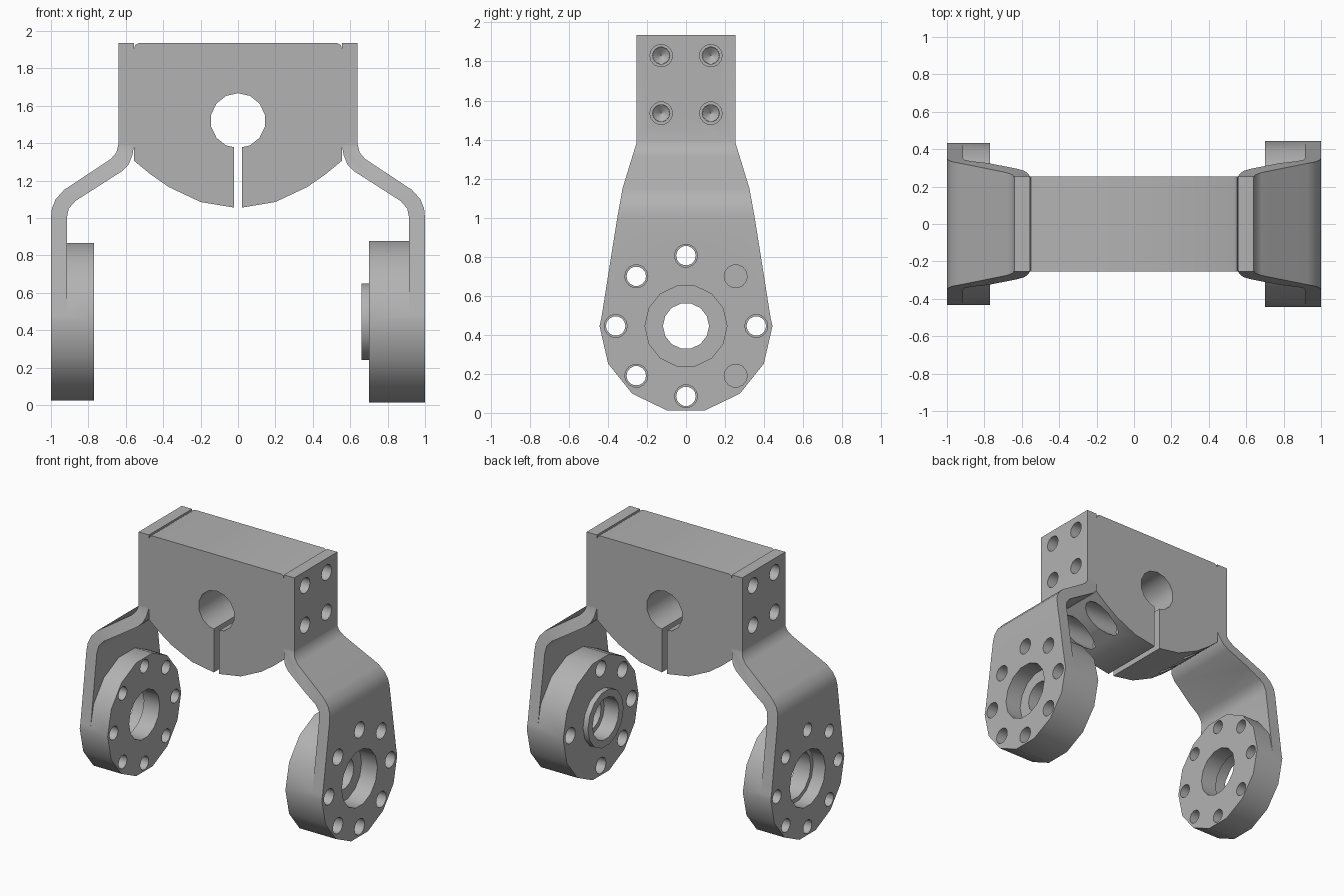
import bpy, bmesh
from math import sin, cos, pi, radians
from mathutils import Matrix, Vector

cube = bpy.data.objects.get("Cube")
if cube:
    bpy.data.objects.remove(cube)

metal = bpy.data.materials.new("grey metal")
metal.use_nodes = True
GREY = (0.45, 0.45, 0.45, 1)
metal.diffuse_color = GREY
metal.node_tree.nodes["Principled BSDF"].inputs["Base Color"].default_value = GREY

SIDES = 14
HALF = 0.253       # half depth of the block
AXLE_Z = 0.445     # height of the hub centre
BOLT_ROWS = [(y, z) for y in (-0.127, 0.127) for z in (1.535, 1.83)]


def make(name, bm):
    bmesh.ops.recalc_face_normals(bm, faces=bm.faces)
    mesh = bpy.data.meshes.new(name)
    bm.to_mesh(mesh)
    bm.free()
    mesh.materials.append(metal)
    ob = bpy.data.objects.new(name, mesh)
    bpy.context.collection.objects.link(ob)
    return ob


def prism(name, pts, axis, lo, hi):
    """Extrude a 2D outline along x (outline in yz) or y (outline in xz)."""
    bm = bmesh.new()
    place = (lambda a, b: (lo, a, b)) if axis == "x" else (lambda a, b: (a, lo, b))
    face = bm.faces.new([bm.verts.new(place(a, b)) for a, b in pts])
    ext = bmesh.ops.extrude_face_region(bm, geom=[face])["geom"]
    shift = Vector((hi - lo, 0, 0) if axis == "x" else (0, hi - lo, 0))
    bmesh.ops.translate(bm, verts=[v for v in ext if isinstance(v, bmesh.types.BMVert)], vec=shift)
    return make(name, bm)


def rod(name, x0, x1, y, z, r0, r1=None, axis="x"):
    """Cylinder or cone from x0 to x1 (or along y)."""
    if x0 > x1:
        x0, x1, r0, r1 = x1, x0, (r0 if r1 is None else r1), r0
    bm = bmesh.new()
    turn = Matrix.Rotation(pi / 2, 4, "Y") if axis == "x" else Matrix.Rotation(-pi / 2, 4, "X")
    mid = (x0 + x1) / 2
    spot = (mid, y, z) if axis == "x" else (y, mid, z)
    bmesh.ops.create_cone(bm, cap_ends=True, segments=SIDES, radius1=r0,
                          radius2=r0 if r1 is None else r1, depth=x1 - x0,
                          matrix=Matrix.Translation(spot) @ turn)
    return make(name, bm)


def combine(ob, other, operation="DIFFERENCE"):
    mod = ob.modifiers.new("combine", "BOOLEAN")
    mod.operation, mod.solver, mod.object = operation, "EXACT", other
    bpy.context.view_layer.objects.active = ob
    bpy.ops.object.modifier_apply(modifier=mod.name)
    bpy.data.objects.remove(other)


def drill_mount_holes(ob, s):
    """Four stepped, cone-tipped screw holes through a plate into the block."""
    for y, z in BOLT_ROWS:
        for x0, x1, r0, r1 in ((0.70, 0.54, 0.058, 0.058), (0.56, 0.36, 0.044, 0.044),
                               (0.361, 0.325, 0.044, 0.001)):
            combine(ob, rod("cutter", s * x0, s * x1, y, z, r0, r1))


def finish(ob):
    bpy.ops.object.select_all(action="DESELECT")
    ob.select_set(True)
    bpy.context.view_layer.objects.active = ob
    bpy.ops.object.shade_smooth_by_angle(angle=radians(30))


# Clamp block: flat top with eased corners, rounded underside
right_side = [(0.02, 1.055), (0.2, 1.085), (0.37, 1.165), (0.47, 1.235), (0.555, 1.305),
              (0.555, 1.905), (0.55, 1.925), (0.53, 1.935)]
block = prism("clamp_block", right_side + [(-x, z) for x, z in reversed(right_side)],
              "y", -HALF, HALF)
combine(block, rod("cutter", -0.5, 0.5, 0, 1.52, 0.147, axis="y"))
combine(block, prism("cutter", [(-0.022, 1), (0.022, 1), (0.022, 1.45), (-0.022, 1.45)],
                     "y", -0.5, 0.5))
# Clamp screw holes, with counterbores on the left only
for y in (-0.127, 0.127):
    combine(block, rod("cutter", -0.7, 0.7, y, 1.2, 0.045))
    combine(block, rod("cutter", 0.2, 0.7, y, 1.2, 0.085))
for s in (1, -1):
    drill_mount_holes(block, s)
finish(block)

# Bent side arms, each with a round hub
bend = [(0.64, 1.935), (0.64, 1.39), (0.65, 1.35), (0.68, 1.315), (0.93, 1.15), (0.975, 1.1),
        (0.995, 1.05), (1.0, 1.0), (1.0, -0.1), (0.915, -0.1), (0.915, 1.0), (0.905, 1.05),
        (0.87, 1.09), (0.62, 1.25), (0.585, 1.285), (0.565, 1.335), (0.555, 1.39), (0.555, 1.935)]
edge = [(HALF, 2.0), (HALF, 1.385), (0.325, 1.15), (0.352, 1.0)]

for s, name, inner, radius in ((1, "left_arm", 0.70, 0.443), (-1, "right_arm", 0.77, 0.432)):
    arm = prism(name, [(s * x, z) for x, z in bend], "y", -0.6, 0.6)
    rim = radius - 0.003
    arc = [(rim * cos(a), AXLE_Z - rim * sin(a))
           for a in (pi * i / (SIDES // 2) for i in range(SIDES // 2 + 1))]
    outline = edge + arc + [(-y, z) for y, z in reversed(edge)]
    combine(arm, prism("cutter", outline, "x", -1.2, 1.2), "INTERSECT")
    combine(arm, rod("hub", s * inner, s, 0, AXLE_Z, radius), "UNION")

    # Stepped centre bore; the left hub also carries a raised collar
    if s > 0:
        combine(arm, rod("collar", 0.66, 0.75, 0, AXLE_Z, 0.21), "UNION")
        bores = ((1.1, 0.87, 0.21), (0.9, 0.5, 0.118), (0.78, 0.5, 0.155))
    else:
        bores = ((1.1, 0.9, 0.21), (0.95, 0.5, 0.18))
    for x0, x1, r in bores:
        combine(arm, rod("cutter", s * x0, s * x1, 0, AXLE_Z, r))

    # Ring of eight bolt holes; two on the left hub are blind
    for i in range(8):
        y, z = 0.36 * cos(i * pi / 4), AXLE_Z + 0.36 * sin(i * pi / 4)
        blind = s > 0 and i in (1, 7)
        combine(arm, rod("cutter", s * 1.1, s * (0.9 if blind else 0.6), y, z,
                         0.059 if s > 0 else 0.05))
    drill_mount_holes(arm, s)
    finish(arm)
